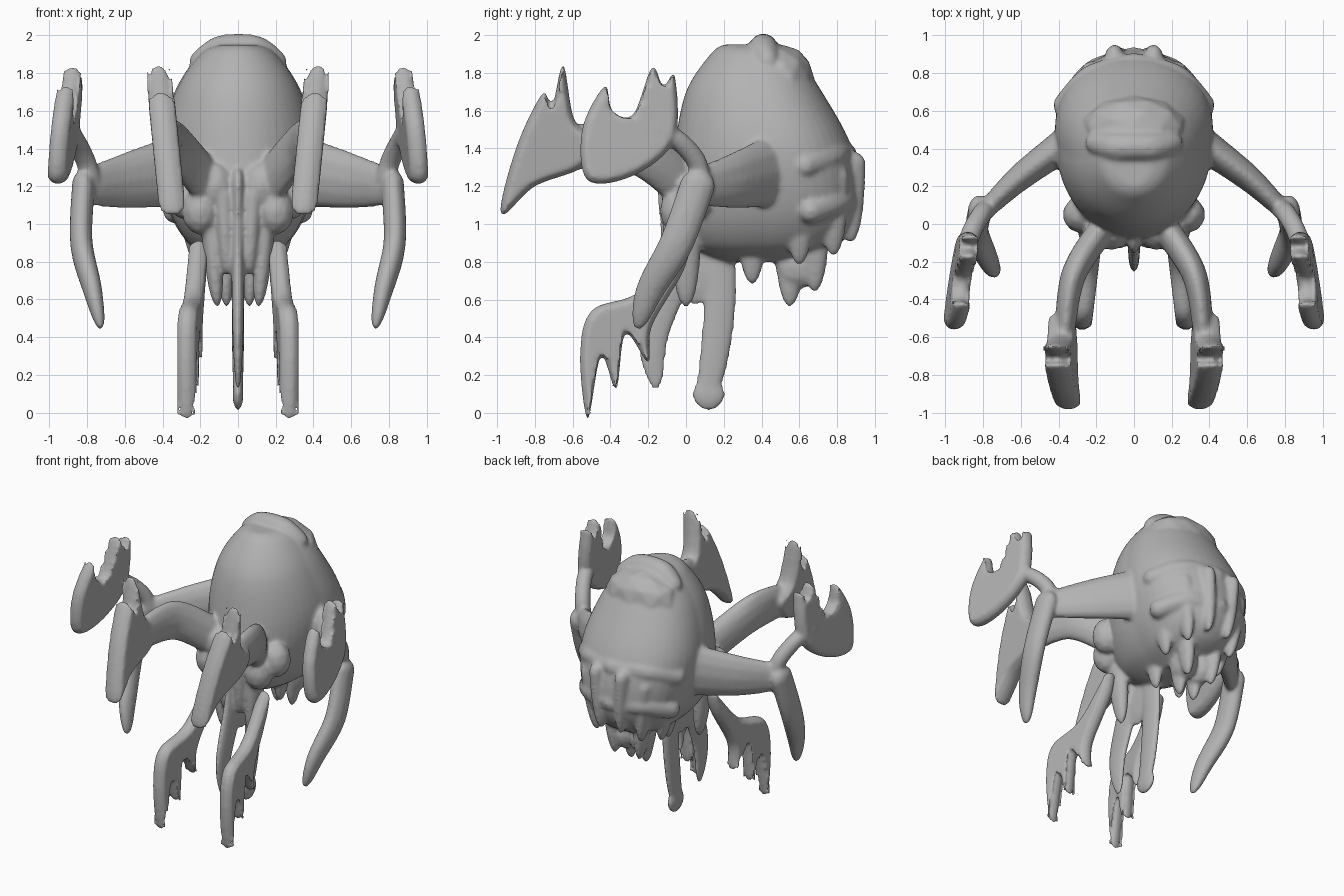
import bpy
import bmesh
from math import sin, cos, pi
from mathutils import Matrix, Vector

default_cube = bpy.data.objects.get("Cube")
if default_cube:
    bpy.data.objects.remove(default_cube, do_unlink=True)

STEPS = 14
RING_SIDES = 48

clay = bpy.data.materials.new("plain grey clay")
clay.use_nodes = True
clay.diffuse_color = (.45, .45, .45, 1)
shader = clay.node_tree.nodes["Principled BSDF"]
shader.inputs["Base Color"].default_value = clay.diffuse_color


def spline(points, closed=False):
    """Smooth a list of points of any dimension with a Catmull-Rom curve."""
    points = [Vector(point) for point in points]
    if closed:
        padded = points[-1:] + points + points[:2]
    else:
        padded = points[:1] + points + points[-1:]
    curve = []
    for before, start, end, after in zip(padded, padded[1:], padded[2:], padded[3:]):
        leave = (end - before) / 2
        arrive = (after - start) / 2
        for step in range(STEPS):
            t = step / STEPS
            ease = t * t * (3 - 2 * t)
            curve.append(start.lerp(end, ease)
                         + leave * (t * (1 - t) ** 2)
                         - arrive * (t * t * (1 - t)))
    if not closed:
        curve.append(points[-1])
    return curve


def mirrored(x):
    """Central parts are built once, side parts on both sides."""
    return (1, -1) if x else (1,)


def blob(bm, centre, radii):
    """An oval lump, mirrored if it is off centre."""
    x, y, z = centre
    for side in mirrored(x):
        place = Matrix.Translation((side * x, y, z))
        scale = Matrix.Diagonal((*radii, 1))
        bmesh.ops.create_icosphere(bm, subdivisions=2, radius=1, matrix=place @ scale)


def limb(bm, path, thick, thin, shape=(1, 1, 1), power=3):
    """Overlapping lumps along a smooth path, tapering towards the end."""
    curve = spline(path)
    for index, centre in enumerate(curve):
        t = index / (len(curve) - 1)
        radius = thick + (thin - thick) * t ** power
        blob(bm, centre, Vector(shape) * radius)


def plate(bm, outline, half, x, lean_y, lean_z):
    """A mirrored pair of lens-shaped slabs cut from a (y, z) outline, leaning sideways."""
    outline = spline(outline, closed=True)
    edge = half / 3
    for side in mirrored(x):
        rims = []
        for offset in (edge, -edge):
            rims.append([bm.verts.new((side * (x + lean_y * y + lean_z * z) + offset, y, z))
                         for y, z in outline])
        outer, inner = rims
        caps = [bm.faces.new(outer), bm.faces.new(inner[::-1])]
        walls = [bm.faces.new((outer[i - 1], inner[i - 1], inner[i], outer[i]))
                 for i in range(len(outline))]
        bmesh.ops.recalc_face_normals(bm, faces=caps + walls)
        for cap in caps:
            bmesh.ops.inset_region(bm, faces=[cap], thickness=.025, depth=half - edge)


def loft(bm, levels):
    """Stacked oval rings, fuller at the back: height, front, back, half width."""
    rings = []
    for z, front, back, half in spline(levels):
        ring = []
        for i in range(RING_SIDES):
            angle = 2 * pi * i / RING_SIDES
            y = (front + back) / 2 + (back - front) / 2 * sin(angle)
            x = half * cos(angle) * (1 + max(sin(angle), 0) / 5)
            ring.append(bm.verts.new((x, y, z)))
        rings.append(ring)
    for low, high in zip(rings, rings[1:]):
        for i in range(RING_SIDES):
            bm.faces.new((low[i - 1], low[i], high[i], high[i - 1]))
    bm.faces.new(rings[0][::-1])
    bm.faces.new(rings[-1])


def fuse(bm, name, voxel):
    """Melt everything in the bmesh into one smooth skin."""
    mesh = bpy.data.meshes.new(name)
    bm.to_mesh(mesh)
    bm.free()
    mesh.materials.append(clay)
    obj = bpy.data.objects.new(name, mesh)
    bpy.context.collection.objects.link(obj)
    melt = obj.modifiers.new("melt", 'REMESH')
    melt.mode = 'VOXEL'
    melt.voxel_size = voxel
    melt.use_smooth_shade = True
    soften = obj.modifiers.new("soften", 'SMOOTH')
    soften.factor = .5
    soften.iterations = 9


body = bmesh.new()

# Domed head and trunk
loft(body, [(.8, .2, .6, .1), (.9, 0, .82, .26), (1.1, -.08, .92, .37),
            (1.4, -.06, .88, .41), (1.7, 0, .72, .33),
            (1.9, .13, .58, .2), (1.95, .2, .5, .1)])

# Cap ridge with a swelling behind it
limb(body, [(0, .41, 1.93), (.1, .41, 1.92), (.2, .43, 1.86)], .08, .06)
blob(body, (0, .51, 1.77), (.28, .17, .18))

# Folds wrapping round the back
for y, z, reach in ((.65, 1.62, .3), (.83, 1.36, .36), (.86, 1.12, .33)):
    limb(body, [(0, y, z), (reach * .6, y - .06, z), (reach, y - .2, z - .05)],
         .08, .07)

# Ragged strands under the back and below the face
for x, y, tip in ((.08, .87, .92), (.18, .78, .85), (.1, .68, .66), (.06, .55, .58),
                  (.22, .6, .8), (.1, .35, .7), (.11, 0, .58), (.06, -.05, .75)):
    limb(body, [(x * 1.3, y, tip + .4), (x, y, tip)], .07, .02, (.8, 1.2, 1))
blob(body, (.06, .59, .78), (.08, .12, .13))

# Cheeks
for x, y, z in ((.2, -.04, 1.07), (.12, -.04, 1.2), (.28, .05, 1.15)):
    blob(body, (x, y, z), (.1, .1, .13))

# Central nose blade, the leg behind it and the web between them
limb(body, [(0, -.05, 1.2), (0, -.04, .85), (0, -.17, .42), (0, -.16, .15)],
     .11, .03, (.35, 1, 1))
limb(body, [(0, .17, .9), (0, .18, .6), (0, .15, .3), (0, .11, .1)],
     .09, .06, (.4, 1, 1))
blob(body, (0, .12, .1), (.03, .09, .09))
blob(body, (0, .05, .75), (.03, .22, .18))

# Rear arms from shoulder to elbow
limb(body, [(.3, .47, 1.29), (.6, .25, 1.23), (.8, .06, 1.2)], .11, .05, (.9, .9, 1.9), 1)

# Rear arms, upper fork and hand
limb(body, [(.78, .08, 1.24), (.81, .05, 1.34), (.86, -.04, 1.44), (.9, -.16, 1.5)],
     .055, .055)
plate(body, [(-.18, 1.83), (-.12, 1.73), (-.06, 1.79), (-.06, 1.45), (-.27, 1.26),
             (-.52, 1.23), (-.55, 1.5), (-.43, 1.73), (-.39, 1.6), (-.28, 1.58)],
      .05, 1, -.12, -.08)

# Rear arms, lower blade
limb(body, [(.82, .06, 1.2), (.83, -.05, .9), (.77, -.19, .65), (.73, -.25, .47)],
     .075, .025, (.85, 1.3, 1.2))

# Front arms and hands
limb(body, [(.15, 0, 1.2), (.32, -.27, 1.4), (.37, -.6, 1.41)], .08, .06, (.85, 1.1, 1.9))
plate(body, [(-.65, 1.84), (-.59, 1.55), (-.47, 1.45), (-.55, 1.3), (-.8, 1.2),
             (-.98, 1.05), (-.9, 1.4), (-.76, 1.69), (-.71, 1.62)],
      .07, .24, 0, .1)

fuse(body, "creature_body", .012)

# Loose hanging claws in front
claws = bmesh.new()
plate(claws, [(0, .91), (-.25, .64), (-.5, .54), (-.56, .3), (-.52, -.03), (-.45, .3),
              (-.37, .13), (-.32, .42), (-.2, .27), (-.18, .46), (-.01, .76)],
      .05, .21, -.12, 0)
fuse(claws, "hanging_claws", .01)
